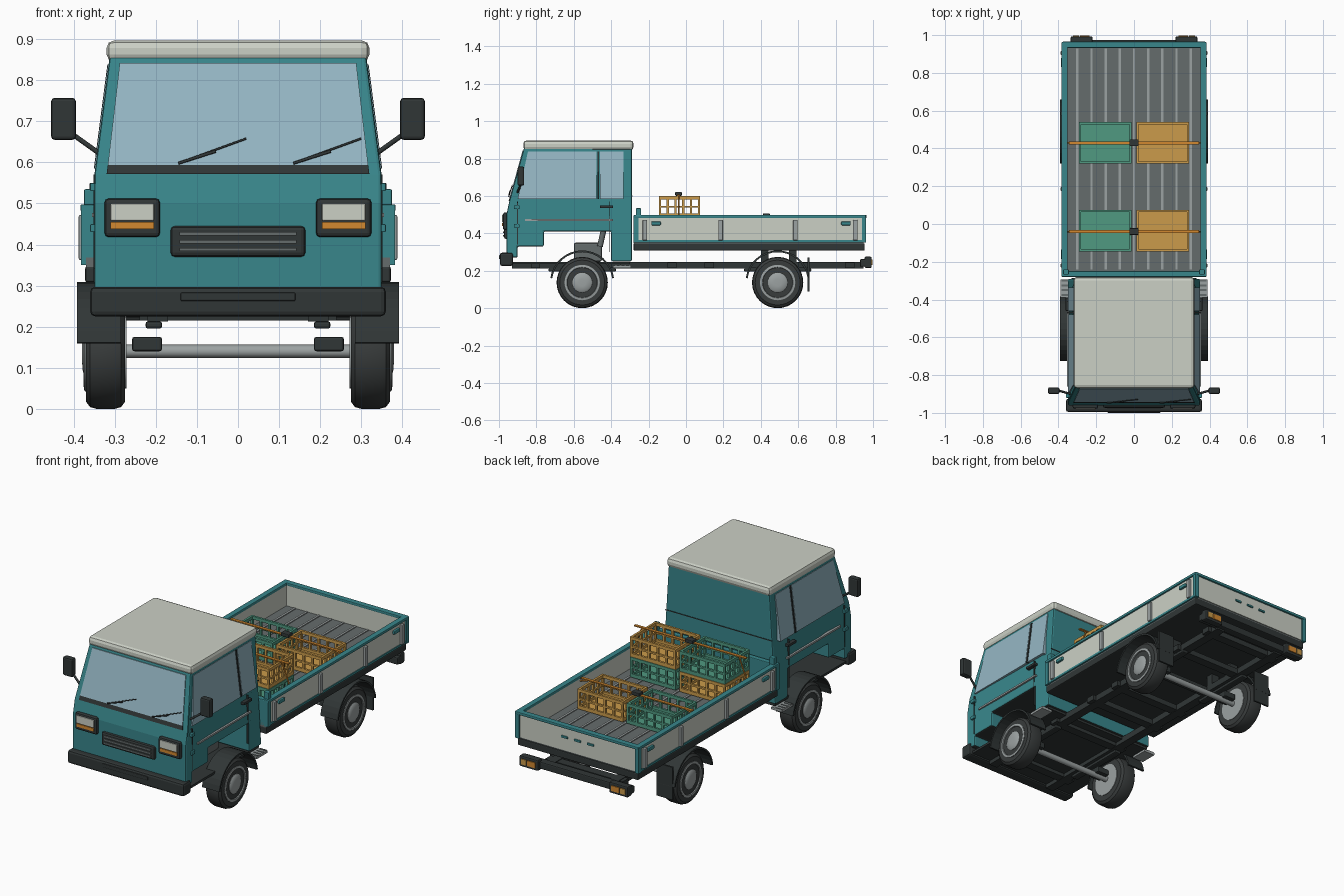
import bpy, bmesh, math
from mathutils import Vector

cube = bpy.data.objects.get("Cube")
if cube:
    bpy.data.objects.remove(cube, do_unlink=True)


def material(name, *rgb):
    mat = bpy.data.materials.new(name)
    mat.use_nodes = True
    color = (*rgb, 1)
    mat.diffuse_color = color
    node = next(n for n in mat.node_tree.nodes if n.type == "BSDF_PRINCIPLED")
    node.inputs["Base Color"].default_value = color
    node.inputs["Roughness"].default_value = 0.6
    return mat


teal = material("teal_paint", .04, .24, .26)
cream = material("cream_paint", .6, .63, .56)
glass = material("window_glass", .3, .47, .55)
dark = material("dark_plastic", .03, .037, .037)
rubber = material("tyre_rubber", .04, .045, .045)
steel = material("light_steel", .33, .36, .36)
grey = material("floor_grey", .13, .15, .15)
ochre = material("ochre_crate", .6, .33, .07)
green = material("green_crate", .08, .32, .22)
amber = material("amber", .65, .25, .03)


def finish(name, bm, mat, bevel=0, smooth=False):
    bmesh.ops.recalc_face_normals(bm, faces=bm.faces)
    mesh = bpy.data.meshes.new(name)
    bm.to_mesh(mesh)
    bm.free()
    obj = bpy.data.objects.new(name, mesh)
    bpy.context.collection.objects.link(obj)
    mesh.materials.append(mat)
    if bevel:
        mod = obj.modifiers.new("Bevel", "BEVEL")
        mod.width, mod.segments = bevel, 2
    if smooth:
        bpy.ops.object.select_all(action="DESELECT")
        obj.select_set(True)
        bpy.context.view_layer.objects.active = obj
        bpy.ops.object.shade_smooth_by_angle(angle=math.radians(35))
    return obj


def loft(bm, a, b):
    """Close two matching point loops into a solid."""
    a, b = [[bm.verts.new(p) for p in loop] for loop in (a, b)]
    bm.faces.new(a)
    bm.faces.new(b)
    for i in range(len(a)):
        j = (i + 1) % len(a)
        bm.faces.new((a[i], a[j], b[j], b[i]))


def boxes(name, mat, *ranges, mirror=False, bevel=0):
    bm = bmesh.new()
    for x0, x1, y0, y1, z0, z1 in ranges:
        for s in ((1, -1) if mirror else (1,)):
            loops = [[(s * x0, y0, z), (s * x1, y0, z), (s * x1, y1, z), (s * x0, y1, z)] for z in (z0, z1)]
            loft(bm, *loops)
    return finish(name, bm, mat, bevel)


def half_width(z):
    """Cab half width, narrowing above the belt line."""
    return .35 - max(0, z - .57) * .13


def cab_prism(name, mat, profile, grow=0, bevel=0):
    bm = bmesh.new()
    loft(bm, *[[(s * (half_width(z) + grow), y, z) for y, z in profile] for s in (1, -1)])
    return finish(name, bm, mat, bevel)


def lathe(name, mat, profile, y, z, sides=32):
    """Turn a (radius, x) profile round the x axis, on both sides of the truck."""
    bm = bmesh.new()
    for s in (1, -1):
        rings = []
        for r, x in profile:
            turns = [math.tau * i / sides for i in range(sides)]
            rings.append([bm.verts.new((s * x, y + r * math.cos(t), z + r * math.sin(t))) for t in turns])
        for a, b in zip(rings, rings[1:]):
            for i in range(sides):
                j = (i + 1) % sides
                bm.faces.new((a[i], a[j], b[j], b[i]))
        bm.faces.new(rings[0])
        bm.faces.new(rings[-1])
    return finish(name, bm, mat, smooth=True)


def rods(name, mat, radius, *ends, mirror=False):
    bm = bmesh.new()
    for a, b in ends:
        for s in ((1, -1) if mirror else (1,)):
            p, q = [Vector((s * v[0], v[1], v[2])) for v in (a, b)]
            turn = (q - p).to_track_quat("Z", "Y").to_matrix().to_4x4()
            turn.translation = (p + q) / 2
            bmesh.ops.create_cone(bm, cap_ends=True, segments=12, radius1=radius, radius2=radius,
                                  depth=(q - p).length, matrix=turn)
    return finish(name, bm, mat, smooth=True)


# Cab shell with the notch above the front wheels and dark underside
shell = cab_prism("cab_body", teal, [(-.96, .27), (-.96, .5), (-.945, .57), (-.865, .86), (-.29, .86), (-.29, .25),
                                     (-.4, .25), (-.4, .41), (-.76, .41), (-.76, .33), (-.9, .33), (-.9, .27)], bevel=.008)
shell.data.materials.append(dark)
for face in shell.data.polygons:
    if face.normal.z < -.5:
        face.material_index = 1
boxes("roof", cream, (-.32, .32, -.87, -.28, .845, .897), bevel=.018)

# Side windows, door trim and handles
cab_prism("door_windows", glass, [(-.9, .585), (-.845, .838), (-.478, .838), (-.478, .585)], grow=.002)
cab_prism("quarter_windows", glass, [(-.46, .585), (-.46, .838), (-.335, .838), (-.335, .585)], grow=.002)
cab_prism("window_bars", dark, [(-.474, .585), (-.474, .838), (-.464, .838), (-.464, .585)], grow=.003)
boxes("door_trim", steel, (.34, .356, -.86, -.39, .467, .477), mirror=True)
boxes("door_handles", dark, (.34, .362, -.46, -.39, .535, .55), mirror=True, bevel=.003)
boxes("door_seams", dark, (.34, .3515, -.903, -.899, .34, .57), (.34, .3515, -.412, -.408, .3, .57), mirror=True)
boxes("door_hinges", teal, (.34, .36, -.92, -.89, .43, .45), (.34, .36, -.92, -.89, .53, .55), mirror=True, bevel=.003)
boxes("rear_wall_seam", dark, (-.33, .33, -.291, -.287, .598, .602))


# Windscreen, its lower seal and the wipers lie on the sloping front
def front_point(x, z, out=0):
    return (x, -.945 + (z - .57) * .276 - out, z)


def front_plate(name, mat, z0, z1, w0, w1):
    bm = bmesh.new()
    corners = ((-w0, z0), (w0, z0), (w1, z1), (-w1, z1))
    loft(bm, *[[front_point(x, z, out) for x, z in corners] for out in (-.003, .004)])
    finish(name, bm, mat)


front_plate("windscreen", glass, .594, .842, .317, .288)
front_plate("windscreen_seal", dark, .572, .594, .32, .317)
wiper_tips = [(front_point(x, .598, .01), front_point(x + .165, .658, .008)) for x in (-.145, .135)]
rods("wipers", dark, .0025, *wiper_tips)
rods("wiper_arms", dark, .0035, *[(a, Vector(a).lerp(Vector(b), .55) + Vector((0, -.004, -.004))) for a, b in wiper_tips])

# Mirrors
boxes("mirrors", dark, (.395, .455, -.9, -.865, .655, .757), mirror=True, bevel=.008)
rods("mirror_arms", dark, .006, ((.335, -.9, .62), (.405, -.88, .67)), mirror=True)

# Headlights and grille
boxes("headlight_bezels", dark, (.19, .325, -.978, -.94, .418, .512), mirror=True, bevel=.01)
boxes("headlight_lenses", cream, (.205, .31, -.983, -.95, .458, .5), mirror=True, bevel=.003)
boxes("indicators", amber, (.205, .31, -.983, -.95, .438, .455), mirror=True)
boxes("grille", dark, (-.164, .164, -.973, -.94, .37, .445), bevel=.01)
boxes("grille_slats", grey, *[(-.143, .143, -.978, -.96, z, z + .008) for z in (.384, .403, .422)])

# Front bumper
boxes("front_bumper", dark, (-.36, .36, -.995, -.925, .225, .297), bevel=.012)
boxes("bumper_inset", dark, (-.14, .14, -1, -.98, .262, .283), bevel=.004)

# Chassis with cross members, floor plate and springs
boxes("chassis_rails", dark, (.17, .22, -.93, .95, .213, .248), mirror=True)
boxes("cross_members", dark, *[(-.24, .24, y, y + .05, .215, .245) for y in (-.83, -.4, -.1, .1, .35, .6, .85)])
boxes("cab_floor_plate", dark, (-.34, .34, -.93, -.3, .235, .248))
boxes("bed_mounts", dark, *[(.17, .22, y, y + .04, .24, .32) for y in (.4, .55)], mirror=True)
boxes("engine_cover", grey, (-.2, .2, -.6, -.45, .248, .35), bevel=.01)
rods("engine_pipe", grey, .015, ((.2, -.46, .33), (.2, -.44, .42)), mirror=True)

# Wheels, axles, mudguards
for place, y in (("front", -.555), ("rear", .49)):
    z = .137
    lathe(place + "_tyres", rubber, [(.09, .275), (.12, .275), (.133, .285), (.137, .3), (.137, .345), (.133, .36), (.12, .37), (.095, .37)], y, z)
    lathe(place + "_rims", grey, [(.095, .3), (.095, .372), (.085, .374), (.075, .366), (.05, .366)], y, z)
    lathe(place + "_rim_rings", steel, [(.094, .36), (.094, .374), (.082, .376), (.08, .366)], y, z)
    lathe(place + "_hubs", steel, [(.053, .35), (.053, .372), (.045, .378), (.02, .38)], y, z, 24)
    lathe(place + "_inner_discs", steel, [(.088, .272), (.088, .285)], y, z)
    rods(place + "_axle", steel, .016, ((-.29, y, .14), (.29, y, .14)))
    boxes(place + "_springs", dark, (.185, .258, y - .04, y + .04, .14, .175),
          (.185, .225, y - .18, y + .18, .195, .213), mirror=True, bevel=.006)
    angles = [math.radians(8 + 164 * i / 16) for i in range(17)]
    bm = bmesh.new()
    for s in (1, -1):
        arc = [(r * math.cos(t), r * math.sin(t)) for r, run in ((.172, angles), (.162, angles[::-1])) for t in run]
        for i in range(16):
            strip = [arc[i], arc[i + 1], arc[-i - 2], arc[-i - 1]]
            loft(bm, *[[(s * x, y + a, z + b) for a, b in strip] for x in (.285, .392)])
    bmesh.ops.remove_doubles(bm, verts=bm.verts, dist=.0001)
    finish(place + "_mudguards", bm, dark)
boxes("mud_flaps", dark, (.28, .378, .65, .66, .088, .27), mirror=True)
boxes("cab_steps", steel, (.32, .388, -.39, -.295, .215, .228), mirror=True)
boxes("step_treads", grey, *[(.345, .385, y, y + .01, .228, .231) for y in (-.38, -.355, -.33, -.305)], mirror=True)

# Load bed: frame, floor, ribs
boxes("bed_frame", dark, (-.372, .372, -.28, .955, .308, .347), bevel=.005)
boxes("bed_floor", grey, (-.37, .37, -.28, .95, .345, .368))
boxes("floor_ribs", steel, *[(i * .075 - .006, i * .075 + .006, -.24, .93, .365, .373) for i in range(-4, 5)])

# Drop sides, tailgate, headboard, rails and posts
boxes("side_panels", cream, (.355, .375, -.26, .94, .355, .485), mirror=True)
boxes("tailgate", cream, (-.36, .36, .935, .955, .355, .485))
boxes("headboard", teal, (-.375, .375, -.28, -.25, .35, .497), bevel=.004)
boxes("top_rails", teal, (.352, .384, -.28, .962, .482, .498), mirror=True, bevel=.004)
boxes("tailgate_rail", teal, (-.38, .38, .932, .965, .482, .498), bevel=.004)
boxes("bottom_rails", teal, (.36, .379, -.28, .96, .352, .364), mirror=True)
boxes("corner_posts", teal, (.358, .382, -.28, -.255, .35, .49), (.358, .382, .94, .963, .35, .49), mirror=True)
boxes("headboard_stakes", teal, (.345, .375, -.268, -.24, .49, .535), mirror=True, bevel=.004)
boxes("side_posts", steel, *[(.37, .388, y - .012, y + .012, .362, .472) for y in (-.22, .185, .585, .905)],
      mirror=True, bevel=.004)
boxes("side_latches", teal, *[(.37, .387, y, y + .05, .443, .463) for y in (-.185, .83)], mirror=True, bevel=.004)
boxes("tailgate_catches", teal, *[(x - .02, x + .02, .95, .962, .425, .437) for x in (-.08, 0, .08)], bevel=.003)

# Rear bar with lamps
boxes("rear_bar", dark, (-.335, .335, .93, .975, .222, .262), bevel=.006)
boxes("lamp_housings", dark, (.22, .335, .955, .993, .215, .275), mirror=True, bevel=.006)
boxes("rear_lamps", amber, (.235, .285, .98, .998, .23, .26), mirror=True)
boxes("reverse_lamps", ochre, (.29, .322, .98, .998, .23, .26), mirror=True)


def crate(name, mat, x, y, z):
    """Slatted open crate with a solid floor."""
    hx, hy, h, t = .14, .11, .112, .006
    parts = [(x - hx, x + hx, y - hy, y + hy, z, z + t)]
    for s in (-1, 1):
        ex, ey = x + s * (hx - t), y + s * (hy - t)
        for low, high in ((0, .02), (.05, .06), (h - .017, h)):
            parts.append((ex - t, ex + t, y - hy, y + hy, z + low, z + high))
            parts.append((x - hx, x + hx, ey - t, ey + t, z + low, z + high))
        for i in range(6):
            f = i / 2.5 - 1
            cx, cy = x + f * (hx - t), y + f * (hy - t)
            parts.append((ex - t, ex + t, cy - t, cy + t, z, z + h))
            parts.append((cx - t, cx + t, ey - t, ey + t, z, z + h))
    boxes(name, mat, *parts)


# Crates: one layer at the back, two layers by the cab, held by straps
crate("back_crate_ochre", ochre, .152, .43, .373)
crate("back_crate_green", green, -.152, .43, .373)
for layer, left, right in ((0, green, ochre), (1, ochre, green)):
    crate("stacked_crate_a", left, .152, -.035, .373 + layer * .114)
    crate("stacked_crate_b", right, -.152, -.035, .373 + layer * .114)
for y, top in ((.43, .487), (-.04, .601)):
    boxes("strap", amber, (-.345, .345, y - .008, y + .008, top, top + .006))
    boxes("strap_buckle", dark, (-.025, .025, y - .018, y + .018, top, top + .02), bevel=.004)
    rods("strap_tails", amber, .004, ((.3, y, top), (.352, y, .47)), mirror=True)
